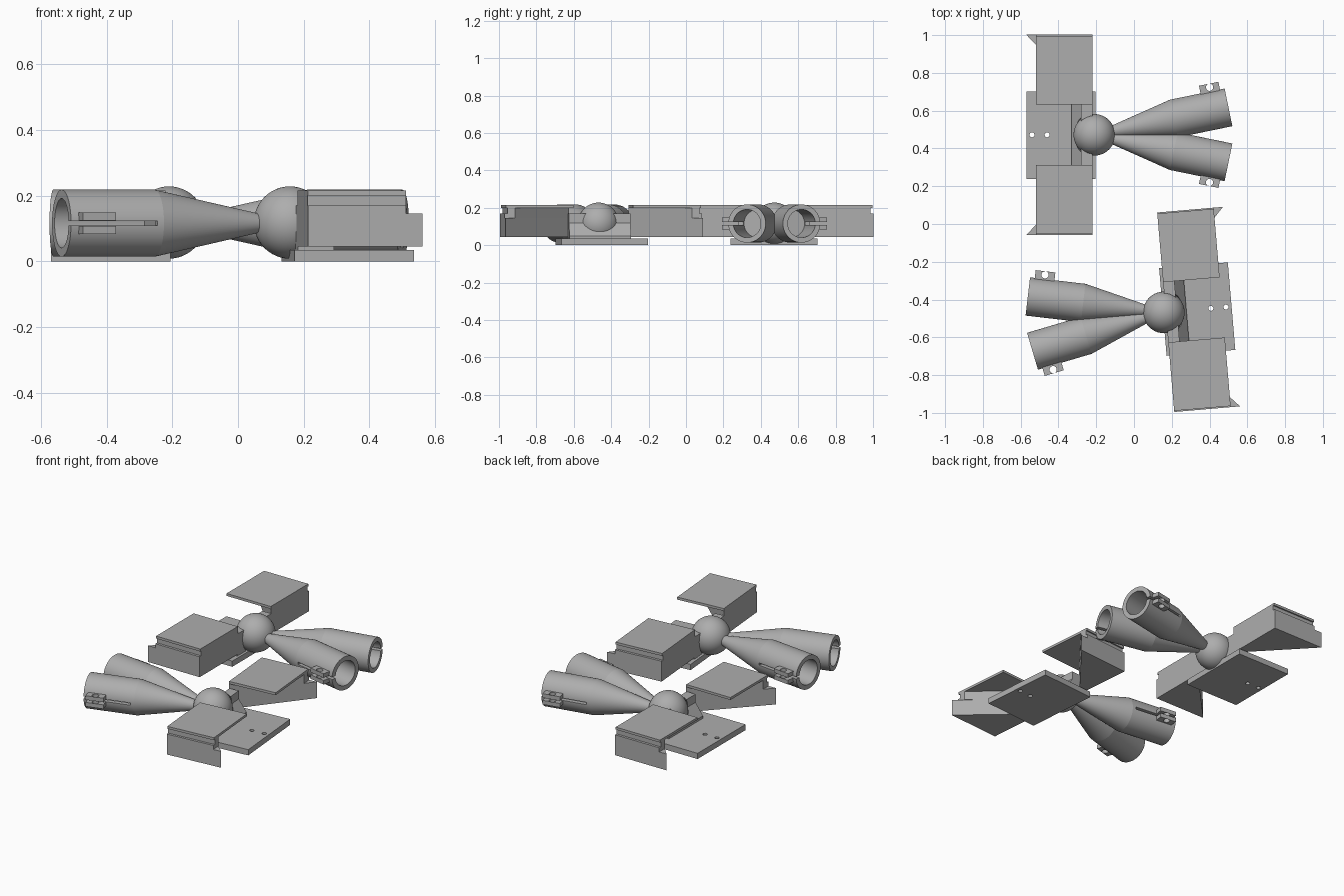
import bpy, bmesh
from math import radians
from mathutils import Matrix, Vector

cube = bpy.data.objects.get("Cube")
if cube:
    bpy.data.objects.remove(cube, do_unlink=True)

grey = bpy.data.materials.new("light grey plastic")
grey.use_nodes = True
grey.diffuse_color = (0.42, 0.42, 0.42, 1)
grey.node_tree.nodes["Principled BSDF"].inputs["Base Color"].default_value = grey.diffuse_color

MID = 0.116          # height of the ball and tube axes
parts = []


def finish(name, bm, keep=True):
    bmesh.ops.recalc_face_normals(bm, faces=bm.faces)
    mesh = bpy.data.meshes.new(name)
    bm.to_mesh(mesh)
    bm.free()
    mesh.materials.append(grey)
    ob = bpy.data.objects.new(name, mesh)
    bpy.context.collection.objects.link(ob)
    if keep:
        parts.append(ob)
    return ob


def extrude(bm, points, direction):
    face = bm.faces.new([bm.verts.new(p) for p in points])
    res = bmesh.ops.extrude_face_region(bm, geom=[face])
    verts = [v for v in res["geom"] if isinstance(v, bmesh.types.BMVert)]
    bmesh.ops.translate(bm, verts=verts, vec=direction)


def slab(bm, outline, z0, z1):
    extrude(bm, [(x, y, z0) for x, y in outline], (0, 0, z1 - z0))


def box(bm, x0, x1, y0, y1, z0, z1):
    slab(bm, [(x0, y0), (x1, y0), (x1, y1), (x0, y1)], z0, z1)


def pin(bm, x, y, z, r, depth):
    bmesh.ops.create_cone(bm, cap_ends=True, segments=24, radius1=r, radius2=r,
                          depth=depth, matrix=Matrix.Translation((x, y, z)))


def cut(ob, bm):
    cutter = finish("cutter", bm, keep=False)
    mod = ob.modifiers.new("cut", 'BOOLEAN')
    mod.operation, mod.solver, mod.object = 'DIFFERENCE', 'EXACT', cutter
    graph = bpy.context.evaluated_depsgraph_get()
    mesh = bpy.data.meshes.new_from_object(ob.evaluated_get(graph))
    ob.modifiers.clear()
    ob.data = mesh
    bpy.data.objects.remove(cutter, do_unlink=True)


def ball(r, name, keep=True):
    bm = bmesh.new()
    bmesh.ops.create_uvsphere(bm, u_segments=48, v_segments=24, radius=r,
                              matrix=Matrix.Translation((0, 0, MID + 0.002)))
    return finish(name, bm) if keep else bm


# Centre ball
ball(0.11, "centre_ball")

# Base plate with two screw holes
bm = bmesh.new()
box(bm, -0.36, 0.005, -0.235, 0.23, 0, 0.035)
plate = finish("base_plate", bm)
bm = bmesh.new()
for x in (-0.33, -0.25):
    pin(bm, x, 0, 0.02, 0.013, 0.1)
cut(plate, bm)

# Bridge between the wings, hollowed into a socket for the ball
bm = bmesh.new()
profile = [(-0.01, 0.03), (-0.01, 0.17), (-0.07, 0.17), (-0.07, 0.12), (-0.12, 0.05), (-0.12, 0.03)]
extrude(bm, [(x, -0.165, z) for x, z in profile], (0, 0.33, 0))
bridge = finish("socket_bridge", bm)
cut(bridge, ball(0.114, "", keep=False))

for side, s in (("left", 1), ("right", -1)):
    # Wing: triangular body, clipped shoulder, recessed neck and square top
    bm = bmesh.new()
    inner, outer, lip = 0.16 * s, 0.53 * s, 0.515 * s
    tip = 0.475 * s
    clipped = [(-0.01, inner), (-0.01, outer), (-0.31, outer), (-0.31, tip)]
    recessed = [(-0.01, inner), (-0.01, lip), (-0.31, lip), (-0.31, tip)]
    slab(bm, [(-0.01, inner), (-0.01, outer), (-0.36, outer)], 0.045, 0.145)
    slab(bm, clipped, 0.145, 0.17)
    slab(bm, recessed, 0.17, 0.2)
    box(bm, -0.31, -0.01, inner, outer - 0.006 * s, 0.2, 0.215)
    finish(side + "_wing", bm)

    # Hollow tube with a conical neck, revolved around the x axis
    bm = bmesh.new()
    outline = [(0.08, 0), (0.08, 0.025), (0.43, 0.102), (0.725, 0.102),
               (0.725, 0.075), (0.44, 0.075), (0.44, 0)]
    verts = [bm.verts.new((x, r, 0)) for x, r in outline]
    edges = [bm.edges.new(pair) for pair in zip(verts, verts[1:])]
    bmesh.ops.spin(bm, geom=verts + edges, cent=(0, 0, 0), axis=(1, 0, 0),
                   angle=radians(360), steps=64, use_duplicate=False)
    bmesh.ops.remove_doubles(bm, verts=bm.verts, dist=0.0005)
    bmesh.ops.translate(bm, verts=bm.verts, vec=(0, 0, MID))
    tube = finish(side + "_tube", bm)

    # Clamping slit along the outer side
    bm = bmesh.new()
    box(bm, 0.45, 0.75, 0.04 * s, 0.12 * s, MID - 0.007, MID + 0.007)
    cut(tube, bm)

    # Pair of drilled clamp ears
    bm = bmesh.new()
    for z in (MID - 0.033, MID + 0.008):
        box(bm, 0.595, 0.7, 0.085 * s, 0.143 * s, z, z + 0.025)
    ears = finish(side + "_clamp_ears", bm)
    bm = bmesh.new()
    pin(bm, 0.648, 0.124 * s, MID, 0.019, 0.2)
    cut(ears, bm)

    turn = Matrix.Rotation(radians(11.6 * s), 4, 'Z')
    for ob in (tube, ears):
        ob.data.transform(turn)

# Smooth shading on the round parts
for ob in parts:
    if "tube" in ob.name or "ball" in ob.name:
        bpy.ops.object.select_all(action='DESELECT')
        ob.select_set(True)
        bpy.context.view_layer.objects.active = ob
        bpy.ops.object.shade_smooth_by_angle(angle=radians(12))

# Two units, the second turned round to face the first
first = Matrix.Translation((-0.21, 0.472, 0))
second = Matrix.Translation((0.158, -0.468, 0)) @ Matrix.Rotation(radians(184.9), 4, 'Z')
for ob in parts:
    twin = ob.copy()
    twin.name = "front_" + ob.name
    bpy.context.collection.objects.link(twin)
    twin.matrix_world = second
    ob.name = "back_" + ob.name
    ob.matrix_world = first
